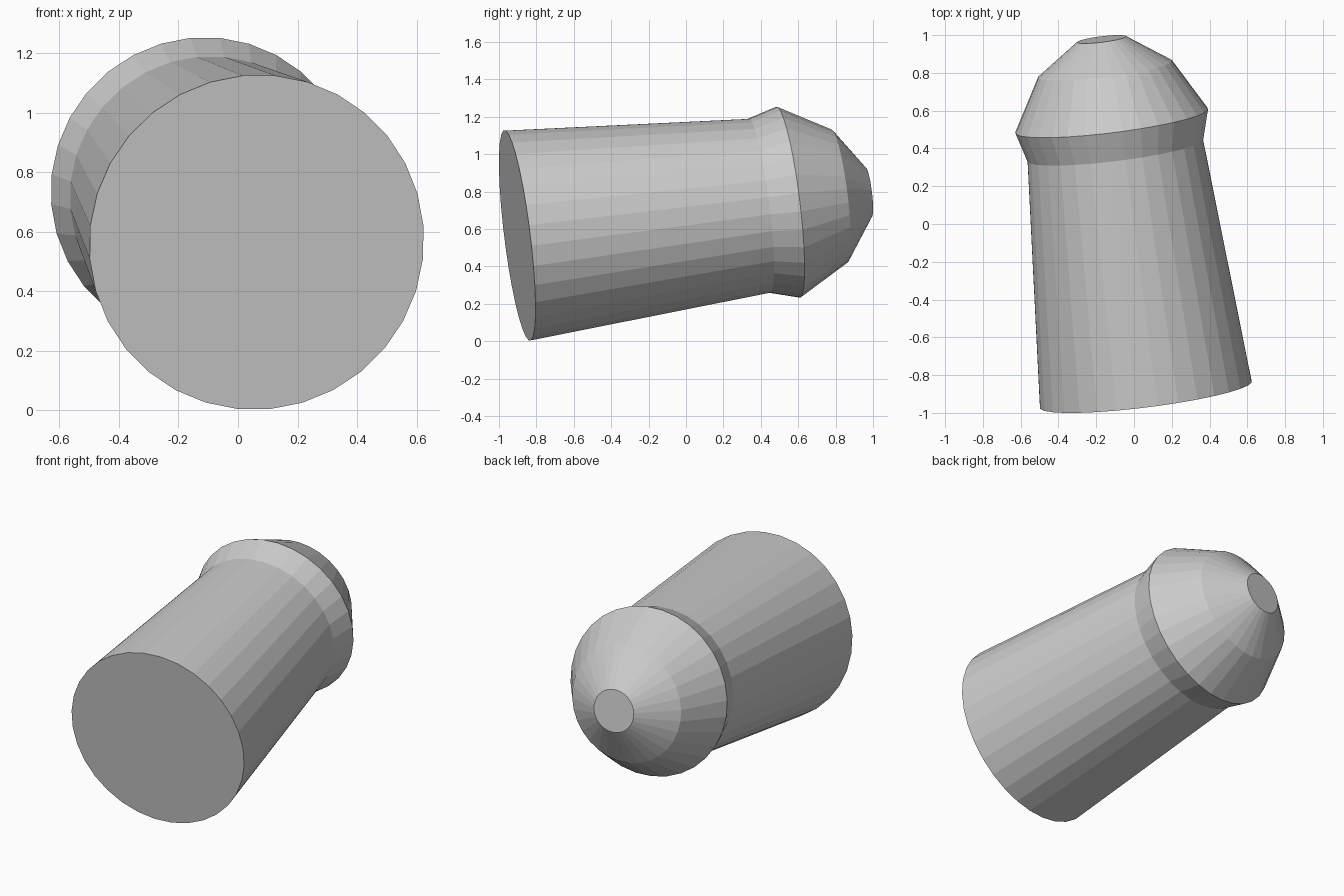
import bpy, bmesh, math
from mathutils import Vector, Matrix

if "Cube" in bpy.data.objects:
    bpy.data.objects.remove(bpy.data.objects["Cube"])

SIDES = 32
BASE = Vector((0.0625, -0.9025, 0.565))
AXIS = Vector((-0.123, 0.985, 0.121)).normalized()

# Profile along the axis: (distance from base, radius)
PROFILE = [(0.0, 0.567), (1.312, 0.470), (1.470, 0.515), (1.749, 0.358), (1.909, 0.131)]

bm = bmesh.new()
rings = []
for dist, radius in PROFILE:
    ring = []
    for i in range(SIDES):
        a = 2 * math.pi * (i + 0.5) / SIDES
        ring.append(bm.verts.new((radius * math.cos(a), radius * math.sin(a), dist)))
    rings.append(ring)

# Side walls: tapered body, flared collar and domed nose
for low, high in zip(rings, rings[1:]):
    for i in range(SIDES):
        j = (i + 1) % SIDES
        bm.faces.new((low[i], low[j], high[j], high[i]))

# Flat end caps
bm.faces.new(list(reversed(rings[0])))
bm.faces.new(rings[-1])

# Lay the body along its tilted axis
bm.transform(Matrix.Translation(BASE) @ AXIS.to_track_quat('Z', 'Y').to_matrix().to_4x4())
bmesh.ops.recalc_face_normals(bm, faces=bm.faces)

mesh = bpy.data.meshes.new("bullet_shaped_body")
bm.to_mesh(mesh)
bm.free()
body = bpy.data.objects.new("bullet_shaped_body", mesh)
bpy.context.collection.objects.link(body)
